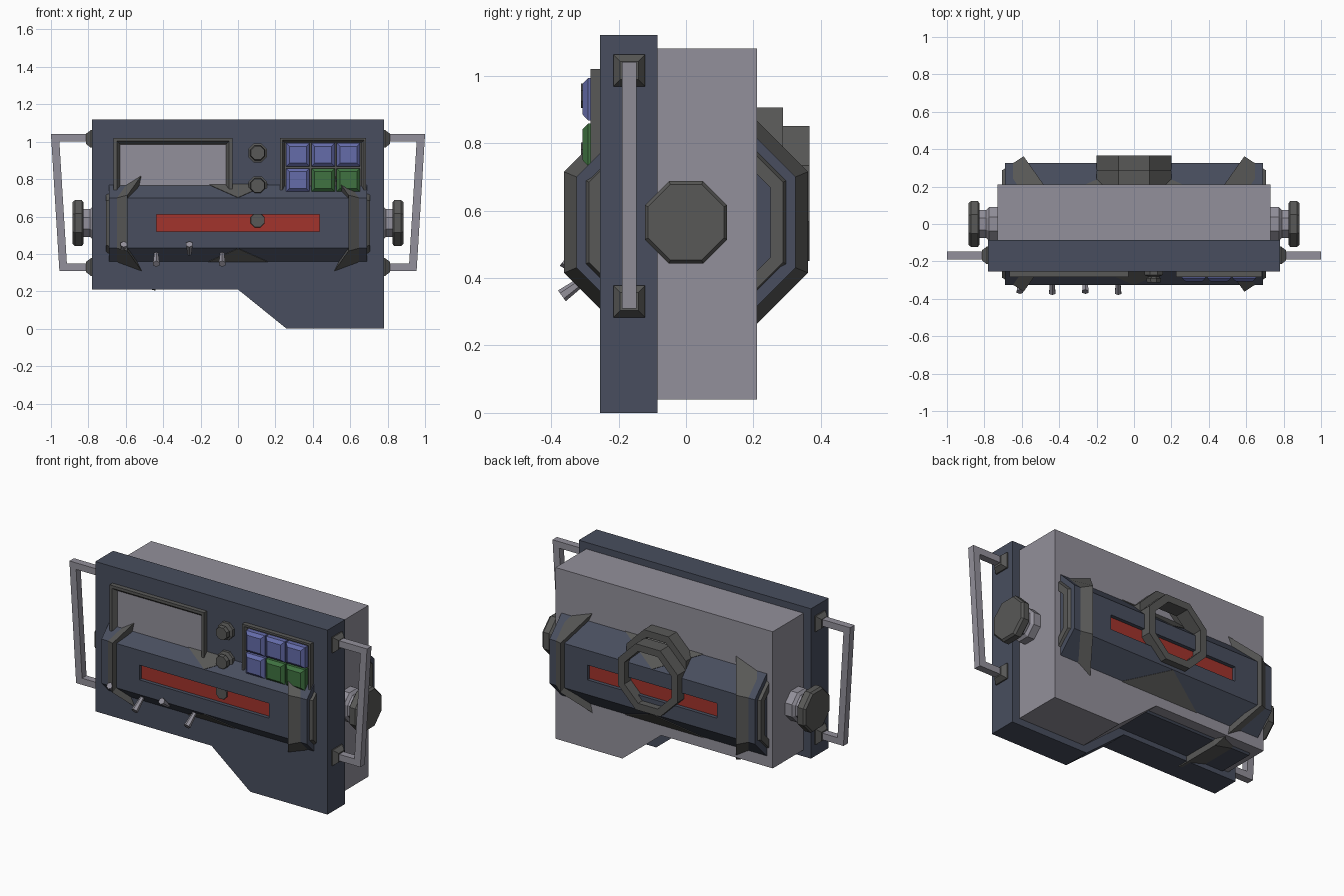
import bpy, bmesh, math
from mathutils import Vector

if "Cube" in bpy.data.objects:
    bpy.data.objects.remove(bpy.data.objects["Cube"])


def mat(name, *c):
    m = bpy.data.materials.new(name)
    m.diffuse_color = (*c, 1)
    m.use_nodes = True
    m.node_tree.nodes["Principled BSDF"].inputs["Base Color"].default_value = m.diffuse_color
    return m


NAVY = mat("navy", .065, .076, .112)
LIGHT = mat("light_grey", .29, .28, .325)
DARK = mat("dark_grey", .098, .098, .095)
RED = mat("red", .36, .034, .025)
BLUE = mat("blue", .13, .15, .40)
GREEN = mat("green", .05, .17, .052)
CZ = .565  # height of the core axis


def loft(name, rings, m, cyclic=False):
    """Skin equal-length rings of points; cap the ends or close to a loop."""
    bm = bmesh.new()
    vs = [[bm.verts.new(p) for p in r] for r in rings]
    n = len(rings[0])
    pairs = list(zip(vs, vs[1:])) + ([(vs[-1], vs[0])] if cyclic else [])
    for a, b in pairs:
        for i in range(n):
            j = (i + 1) % n
            bm.faces.new((a[i], a[j], b[j], b[i]))
    if not cyclic:
        bm.faces.new(vs[0])
        bm.faces.new(vs[-1])
    bmesh.ops.recalc_face_normals(bm, faces=bm.faces)
    me = bpy.data.meshes.new(name)
    bm.to_mesh(me)
    bm.free()
    me.materials.append(m)
    o = bpy.data.objects.new(name, me)
    bpy.context.collection.objects.link(o)
    return o


def box(name, x, y, z, m):
    return loft(name, [[(x[0], q, z[0]), (x[1], q, z[0]), (x[1], q, z[1]), (x[0], q, z[1])] for q in y], m)


def octagon(r, n=8):
    """Octagon of apothem r with flat sides."""
    k = r / math.cos(math.pi / n)
    return [(k * math.cos(math.pi / n * (2 * i + 1)), k * math.sin(math.pi / n * (2 * i + 1))) for i in range(n)]


def oct_x(r, x):
    return [(x, a, CZ + b) for a, b in octagon(r)]


def oct_y(r, x, y, z):
    return [(x + a, y, z + b) for a, b in octagon(r)]


def rect_y(x0, x1, z0, z1, y):
    return [(x0, y, z0), (x1, y, z0), (x1, y, z1), (x0, y, z1)]


def rod(name, p, q, r0, r1, m):
    p, q = Vector(p), Vector(q)
    rot = (q - p).to_track_quat('Z', 'Y')
    loft(name, [[c + rot @ Vector((a, b, 0)) for a, b in octagon(r, 6)] for c, r in ((p, r0), (q, r1))], m)


# front plate and rear body, both with the stepped lower edge
plate = [(-.78, .21), (0, .21), (.26, 0), (.78, 0), (.78, 1.12), (-.78, 1.12)]
body = [(-.73, .25), (.02, .25), (.28, .04), (.73, .04), (.73, 1.08), (-.73, 1.08)]
loft("front_plate", [[(x, y, z) for x, z in plate] for y in (-.255, -.085)], NAVY)
loft("rear_body", [[(x, y, z) for x, z in body] for y in (-.085, .21)], LIGHT)

# octagonal core with a red slot front and back
core = loft("core", [oct_x(.325, -.69), oct_x(.325, .69)], NAVY)
for s, side in ((-1, "front"), (1, "back")):
    cut = box("slot_cutter_" + side, (-.435, .435), sorted((s * .30, s * .4)), (.52, .61), NAVY)
    cut.hide_render = True
    cut.display_type = 'WIRE'
    mod = core.modifiers.new("slot", 'BOOLEAN')
    mod.operation = 'DIFFERENCE'
    mod.solver = 'EXACT'
    mod.object = cut
bpy.context.view_layer.update()
dg = bpy.context.evaluated_depsgraph_get()
core_mesh = bpy.data.meshes.new_from_object(core.evaluated_get(dg))
core.modifiers.clear()
core.data = core_mesh
for o in [o for o in bpy.data.objects if "cutter" in o.name]:
    bpy.data.objects.remove(o)
for s, side in ((-1, "front"), (1, "back")):
    box("red_strip_" + side, (-.435, .435), sorted((s * .296, s * .303)), (.52, .61), RED)
    # triangular grey gussets on the sloped faces
    for t in (-1, 1):
        tri = [(0, .325, .135), (.27, .205, .255), (-.27, .205, .255)]
        loft("gusset_" + side, [[(x, s * (y + d), CZ + t * (z + d)) for x, y, z in tri] for d in (-.004, .002)], DARK)

# end caps, side knobs and handles, mirrored
for s in (-1, 1):
    def flared(r):
        return [(s * (.59 if abs(a) > abs(b) else .44), a, CZ + b) for a, b in octagon(r)]
    loft("end_cap", [flared(.362), oct_x(.287, s * .705), oct_x(.25, s * .705), flared(.25)], DARK, True)
    loft("knob_stem", [oct_x(r, s * x) for r, x in ((.09, .7), (.09, .775), (.075, .79), (.075, .84))], LIGHT)
    loft("side_knob", [oct_x(r, s * x) for r, x in ((.11, .825), (.122, .835), (.122, .872), (.112, .885))], DARK)
    for z in (1.015, .33):
        loft("handle_mount", [[(s * x, -.168 + a * h, z + b * h) for a, b in ((-1, -1), (1, -1), (1, 1), (-1, 1))]
                              for x, h in ((.77, .047), (.787, .047), (.813, .027))], DARK)
    path = [((.79, 1.04), (.79, 1.0)), ((1.0, 1.04), (.955, 1.0)),
            ((.955, .31), (.915, .35)), ((.79, .31), (.79, .35))]
    loft("handle", [[(s * o[0], -.19, o[1]), (s * o[0], -.147, o[1]), (s * i[0], -.147, i[1]), (s * i[0], -.19, i[1])]
                    for o, i in path], LIGHT)


# screen and button panel frames with sloped inner edges
def frame(name, x0, x1, z0, z1, w):
    loft(name, [rect_y(x0 + d, x1 - d, z0 + d, z1 - d, y)
                for d, y in ((0, -.25), (0, -.283), (w * .4, -.283), (w, -.25))], DARK, True)


frame("screen_frame", -.665, -.03, .56, 1.02, .042)
box("screen", (-.63, -.06), (-.259, -.25), (.6, .99), LIGHT)
frame("button_frame", .225, .685, .56, 1.02, .03)
box("button_base", (.24, .67), (-.262, -.25), (.58, 1.0), DARK)

# tapered buttons
for r in range(3):
    for c in range(3):
        x, z = .32 + .135 * c, .93 - .135 * r
        color = BLUE if r == 0 or (r == 1 and c == 0) else GREEN
        loft("button", [rect_y(x - h, x + h, z - h, z + h, y)
                        for h, y in ((.063, -.255), (.063, -.29), (.045, -.307))], color)

# front dials
for z in (.94, .765, .58):
    loft("dial", [oct_y(r, .105, y, z) for r, y in
                  ((.05, -.25), (.05, -.272), (.03, -.28), (.03, -.288), (.04, -.29), (.036, -.312))], DARK)

# toggle switches, alternately up and down
for i, x in enumerate((-.61, -.437, -.26, -.085)):
    base = (x, -.295, .40)
    tip = (x, -.368, .347) if i % 2 else (x, -.362, .452)
    rod("toggle", base, tip, .011, .017, LIGHT)

# rear duct: two offset octagonal rings
for name, z, y0, y1 in (("duct_outer", .65, .275, .366), ("duct_inner", .705, .15, .287)):
    loft(name, [oct_y(.2, 0, y0, z), oct_y(.2, 0, y1, z), oct_y(.158, 0, y1, z), oct_y(.158, 0, y0, z)], DARK, True)
